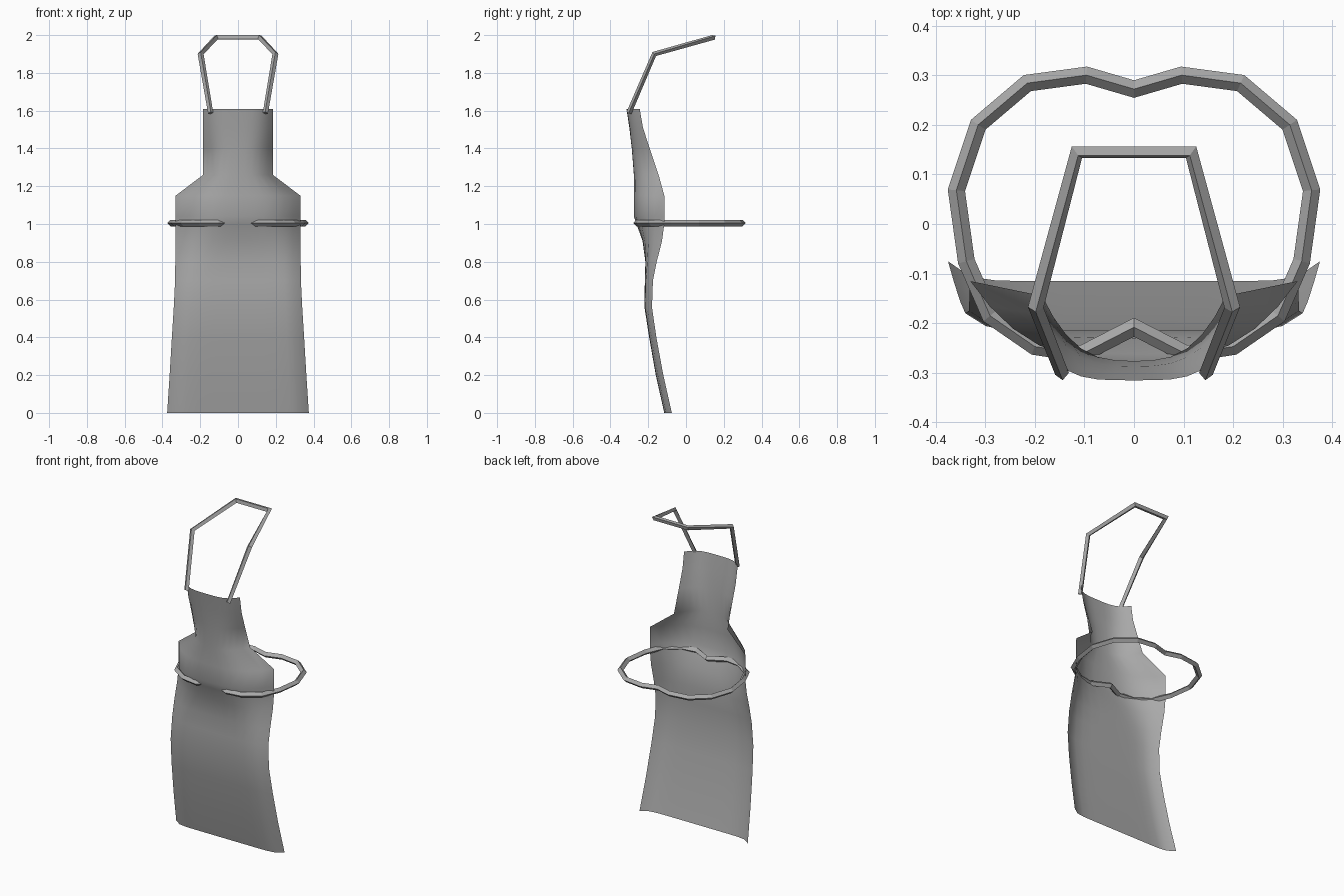
import bpy, bmesh, math
from mathutils import Vector

if "Cube" in bpy.data.objects:
    bpy.data.objects.remove(bpy.data.objects["Cube"])

grey = bpy.data.materials.new("grey cloth")
grey.diffuse_color = (0.4, 0.4, 0.4, 1)
grey.use_nodes = True
grey.node_tree.nodes["Principled BSDF"].inputs["Base Color"].default_value = grey.diffuse_color


def finish(name, bm, smooth):
    me = bpy.data.meshes.new(name)
    bm.to_mesh(me)
    bm.free()
    me.materials.append(grey)
    ob = bpy.data.objects.new(name, me)
    bpy.context.collection.objects.link(ob)
    for p in me.polygons:
        p.use_smooth = smooth
    return ob


# Apron cloth: rows of height, half width, middle y, edge y, curl sharpness
rows = [
    (0.00, 0.375, -0.115, -0.075, 12), (0.20, 0.362, -0.160, -0.120, 10),
    (0.40, 0.350, -0.195, -0.157, 9), (0.56, 0.340, -0.220, -0.180, 8),
    (0.70, 0.333, -0.218, -0.175, 7), (0.80, 0.332, -0.215, -0.155, 6),
    (0.91, 0.331, -0.230, -0.127, 4), (1.00, 0.330, -0.262, -0.115, 3.2),
    (1.04, 0.330, -0.276, -0.115, 3), (1.15, 0.330, -0.276, -0.115, 3),
    (1.26, 0.185, -0.276, -0.145, 3), (1.40, 0.184, -0.287, -0.192, 3),
    (1.51, 0.184, -0.300, -0.228, 3.5), (1.61, 0.185, -0.315, -0.245, 4),
]
half = [0.2, 0.4, 0.58, 0.74, 0.88, 1.0]
us = [-u for u in reversed(half)] + [0] + half
bm = bmesh.new()
grid = [[bm.verts.new((u * w, yc + (ye - yc) * abs(u) ** p, z)) for u in us]
        for z, w, yc, ye, p in rows]
for a, b in zip(grid, grid[1:]):
    for i in range(len(us) - 1):
        bm.faces.new((a[i], a[i + 1], b[i + 1], b[i]))
finish("apron_cloth", bm, True)


# Four-sided cord swept along a path, mitred at each corner
def cord(name, pts, r, closed, up):
    pts = [Vector(p) for p in pts]
    n = len(pts)
    bm = bmesh.new()
    rings = []
    for i, p in enumerate(pts):
        a = pts[i - 1] if closed or i else p
        b = pts[(i + 1) % n] if closed or i < n - 1 else p
        d0, d1 = (p - a).normalized(), (b - p).normalized()
        t = (d0 + d1).normalized()
        side = t.cross(up).normalized()
        lift = side.cross(t)
        m = 1 / max(0.7, t.dot(d1 if d1.length else d0))
        rings.append([bm.verts.new(p + r * (side * m * math.cos(k * math.pi / 2)
                                            + lift * math.sin(k * math.pi / 2)))
                      for k in range(4)])
    for i in range(n if closed else n - 1):
        a, b = rings[i], rings[(i + 1) % n]
        for k in range(4):
            bm.faces.new((a[k], a[(k + 1) % 4], b[(k + 1) % 4], b[k]))
    if not closed:
        bm.faces.new(rings[0])
        bm.faces.new(rings[-1])
    bmesh.ops.recalc_face_normals(bm, faces=bm.faces)
    finish(name, bm, False)


# Waist tie: right half mirrored into a closed loop
right = [(0.105, -0.262), (0.2, -0.247), (0.29, -0.185), (0.338, -0.075),
         (0.358, 0.068), (0.314, 0.2), (0.215, 0.284), (0.096, 0.3)]
loop = [(0, -0.208)] + right + [(0, 0.272)] + [(-x, y) for x, y in reversed(right)]
cord("waist_tie", [(x, y, 1.005) for x, y in loop], 0.017, True, Vector((0, 0, 1)))

# Neck strap: open loop rising from the bib corners
side = [(0.145, -0.302, 1.588), (0.198, -0.168, 1.9), (0.115, 0.145, 1.988)]
strap = side + [(-x, y, z) for x, y, z in reversed(side)]
cord("neck_strap", strap, 0.014, False, Vector((0, -0.6, 0.8)))
